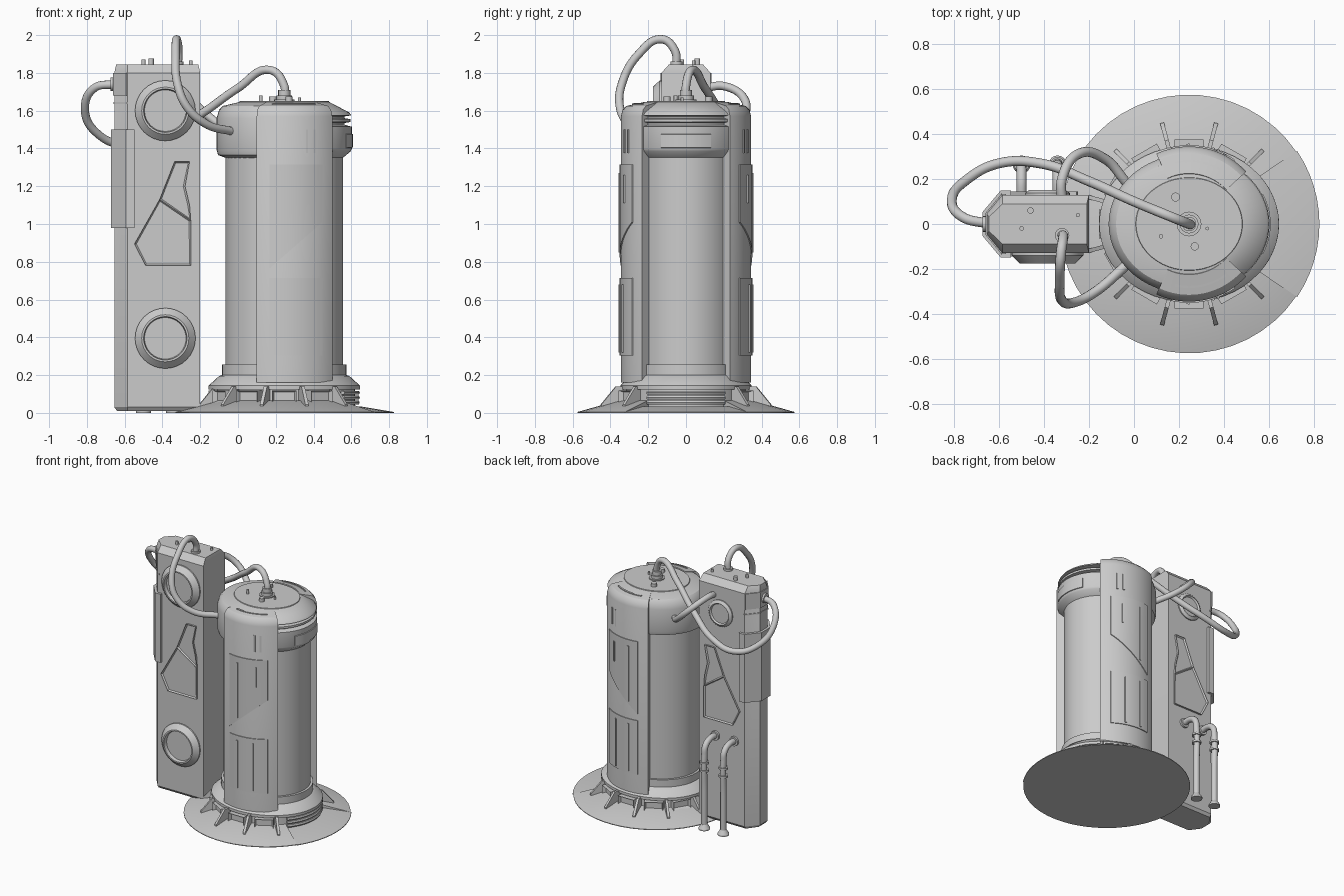
import bpy, bmesh, math
from mathutils import Vector, Matrix

if "Cube" in bpy.data.objects:
    bpy.data.objects.remove(bpy.data.objects["Cube"])

grey = bpy.data.materials.new("plain_grey")
grey.use_nodes = True
grey.diffuse_color = (0.6, 0.6, 0.6, 1)
grey.node_tree.nodes["Principled BSDF"].inputs["Base Color"].default_value = (0.6, 0.6, 0.6, 1)
CX = 0.245          # tank axis
FLAT = 0.87         # tank is slightly oval
TANK = Matrix.Translation((CX, 0, 0))


def finish(name, bm, matrix=Matrix()):
    bmesh.ops.transform(bm, matrix=matrix, verts=bm.verts)
    bmesh.ops.recalc_face_normals(bm, faces=bm.faces)
    mesh = bpy.data.meshes.new(name)
    bm.to_mesh(mesh)
    bm.free()
    obj = bpy.data.objects.new(name, mesh)
    bpy.context.collection.objects.link(obj)
    mesh.materials.append(grey)
    bpy.ops.object.select_all(action='DESELECT')
    obj.select_set(True)
    bpy.context.view_layer.objects.active = obj
    bpy.ops.object.shade_smooth_by_angle(angle=math.radians(30))
    return obj


def lathe(name, profile, start=0, end=360, steps=48, oval=1.0, matrix=TANK):
    """Turn a closed (radius, z) outline around z, fully or as a sector."""
    bm = bmesh.new()
    full = end - start == 360
    rings = []
    for i in range(steps if full else steps + 1):
        a = math.radians(start + (end - start) * i / steps)
        rings.append([bm.verts.new((r * math.cos(a), r * math.sin(a) * oval, z)) for r, z in profile])
    if full:
        rings.append(rings[0])
    for p, q in zip(rings, rings[1:]):
        for k in range(len(profile)):
            j = (k + 1) % len(profile)
            bm.faces.new((p[k], p[j], q[j], q[k]))
    if not full:
        bm.faces.new(rings[0])
        bm.faces.new(rings[-1])
    bmesh.ops.remove_doubles(bm, verts=bm.verts, dist=0.0001)
    return finish(name, bm, matrix)


def loft(name, loops, matrix=Matrix()):
    """Skin equal-length point loops and close both ends."""
    bm = bmesh.new()
    rows = [[bm.verts.new(p) for p in loop] for loop in loops]
    for p, q in zip(rows, rows[1:]):
        for k in range(len(p)):
            j = (k + 1) % len(p)
            bm.faces.new((p[k], p[j], q[j], q[k]))
    bm.faces.new(rows[0])
    bm.faces.new(rows[-1])
    return finish(name, bm, matrix)


def disc(name, x, y, z, radius, height):
    return lathe(name, [(0, 0), (radius, 0), (radius, height), (0, height)], steps=16,
                 matrix=Matrix.Translation((x, y, z)))


def pipe(name, points, radius=0.022):
    curve = bpy.data.curves.new(name, 'CURVE')
    curve.dimensions = '3D'
    curve.bevel_depth = radius
    curve.bevel_resolution = 4
    curve.use_fill_caps = True
    spline = curve.splines.new('BEZIER')
    spline.bezier_points.add(len(points) - 1)
    for bp, p in zip(spline.bezier_points, points):
        bp.co = p
        bp.handle_left_type = bp.handle_right_type = 'AUTO'
    obj = bpy.data.objects.new(name, curve)
    curve.materials.append(grey)
    bpy.context.collection.objects.link(obj)


def curved_plate(name, x0, x1, low0, low1, top, side, inner=0.335, outer=0.351):
    """Plate wrapped on the shield; its lower edge slopes from low0 to low1."""
    loops = []
    for i in range(13):
        t = i / 12
        x = x0 + (x1 - x0) * t
        low = low0 + (low1 - low0) * t
        yi, yo = (side * math.sqrt(r * r - (x - CX) ** 2) for r in (inner, outer))
        loops.append([(x, yi, low), (x, yo, low), (x, yo, top), (x, yi, top)])
    return loft(name, loops)


# Base plate: steep skirt with a flatter sector on the left side
lathe("base_skirt", [(0, 0), (0.575, 0), (0.575, 0.005), (0.36, 0.065), (0, 0.065)], 34, 326, 40)
lathe("base_ramp", [(0, 0), (0.58, 0), (0.58, 0.005), (0.4, 0.035), (0, 0.035)], -34, 34, 12)

# Foot wall, overhanging ring and tank body
lathe("foot_wall", [(0, 0.03), (0.375, 0.03), (0.375, 0.13), (0, 0.13)], oval=FLAT)
lathe("foot_ring", [(0.2, 0.125), (0.4, 0.125), (0.4, 0.145), (0.345, 0.195), (0.33, 0.2),
                    (0.33, 0.255), (0.2, 0.255)], oval=FLAT)
lathe("tank_body", [(0, 0.13), (0.312, 0.13), (0.312, 1.4), (0, 1.4)], oval=FLAT)

# Ribs and window frames around the foot
for i in range(10):
    a = math.radians(45 + i * 30)
    tri = [(0.3, 0.03), (0.465, 0.03), (0.465, 0.045), (0.385, 0.14), (0.3, 0.14)]
    loft("foot_rib", [[(r, w, z) for r, z in tri] for w in (-0.009, 0.009)],
         TANK @ Matrix.Rotation(a, 4, 'Z'))
    if i == 9:
        continue
    a += math.radians(15)
    bm = bmesh.new()
    bmesh.ops.create_cube(bm, size=1)
    bmesh.ops.scale(bm, vec=(0.06, 0.13, 0.065), verts=bm.verts)
    face = max(bm.faces, key=lambda f: f.calc_center_median().x)
    bmesh.ops.inset_region(bm, faces=[face], thickness=0.014)
    bmesh.ops.translate(bm, vec=(-0.025, 0, 0), verts=face.verts)
    spot = Matrix.Translation((0.37 * math.cos(a), 0.345 * math.sin(a), 0.087))
    finish("foot_window", bm, TANK @ spot @ Matrix.Rotation(a, 4, 'Z'))
for k in range(3):
    z = 0.045 + k * 0.026
    lathe("foot_louver", [(0.36, z), (0.395, z), (0.4, z + 0.01), (0.395, z + 0.02), (0.36, z + 0.02)],
          -37, 37, 16, FLAT)

# Collar: plain around the back, slotted on the left side
lid = [(0.345, 1.605), (0.325, 1.625), (0.24, 1.645), (0, 1.645)]
lathe("collar", [(0, 1.34), (0.31, 1.35), (0.35, 1.365), (0.358, 1.39), (0.358, 1.56)] + lid,
      47, 313, 40, FLAT)
lathe("slotted_collar", [(0, 1.34), (0.31, 1.35), (0.352, 1.385), (0.358, 1.4), (0.358, 1.515), (0.32, 1.525),
                         (0.32, 1.535), (0.35, 1.54), (0.35, 1.555), (0.32, 1.56), (0.32, 1.57),
                         (0.355, 1.575), (0.345, 1.59), (0.24, 1.645), (0, 1.645)], -47, 47, 16, FLAT)
lathe("collar_plate", [(0.35, 1.4), (0.363, 1.405), (0.363, 1.475), (0.35, 1.48)], -25, 25, 10, FLAT)
lathe("lid_disc", [(0, 1.64), (0.24, 1.64), (0.236, 1.65), (0, 1.65)], oval=FLAT)

# Front and back shields with wrapped plates, slats and slots
for side in (-1, 1):
    a0, a1 = (42.5, 115) if side > 0 else (245, 317.5)
    lathe("shield", [(0.26, 0.16), (0.345, 0.16), (0.345, 1.57), (0.335, 1.605), (0.315, 1.625),
                     (0.225, 1.645), (0.2, 1.6), (0.26, 1.5)], a0, a1, 20)
    curved_plate("upper_plate", 0.167, 0.447, 0.765, 1.01, 1.315, side)
    curved_plate("lower_plate", 0.167, 0.447, 0.305, 0.305, 0.715, side)
    for x, low, top in ((0.24, 0.85, 1.27), (0.375, 1.11, 1.26), (0.24, 0.32, 0.68), (0.355, 0.32, 0.68)):
        curved_plate("plate_slat", x - 0.006, x + 0.006, low, low, top, side, outer=0.357)
    for x in (0.365, 0.405):
        curved_plate("shield_slot", x - 0.006, x + 0.006, 1.375, 1.375, 1.5, side, outer=0.349)
    lathe("shield_lid_strip", [(0.275, 1.62), (0.285, 1.62), (0.285, 1.638), (0.275, 1.64)],
          a0 + 12, a1 - 12, 12)

# Lid fittings
for name, r, z, h in (("nozzle_flange", 0.055, 1.64, 0.018), ("nozzle_collar", 0.042, 1.65, 0.03),
                      ("nozzle_neck", 0.032, 1.67, 0.04)):
    disc(name, CX, 0, z, r, h)
for x, y, r, h in ((0.185, 0.12, 0.02, 0.03), (0.27, -0.1, 0.018, 0.03),
                   (0.12, -0.055, 0.01, 0.035), (0.325, -0.02, 0.008, 0.025)):
    disc("lid_stud", x, y, 1.645, r, h)


# Cabinet
def outline(z, inset_x=0.0, inset_y=0.0):
    half = [(-0.2 - inset_x, 0.13 - inset_y), (-0.585, 0.13 - inset_y), (-0.655 + inset_x, 0.045 - inset_y / 3)]
    return [(x, y, z) for x, y in half] + [(x, -y, z) for x, y in reversed(half)]


def wrap(name, low, top, grow, right):
    half = [(right, 0.13 + grow), (-0.585 - grow / 2, 0.13 + grow), (-0.655 - grow, 0.045 + grow / 2)]
    ring = half + [(x, -y) for x, y in reversed(half)]
    loft(name, [[(x, y, z) for x, y in ring] for z in (low, top)])


loft("cabinet", [outline(0.01, 0.015, 0.015), outline(0.03), outline(1.8), outline(1.845, 0.01, 0.04)])
wrap("cabinet_side_cover", 0.98, 1.5, 0.018, -0.548)
wrap("cabinet_vent", 1.68, 1.8, 0.006, -0.592)
wrap("cabinet_band", 1.635, 1.645, 0.004, -0.57)
for x, y, r, h in ((-0.46, 0.06, 0.014, 0.035), (-0.5, -0.02, 0.01, 0.03), (-0.25, 0.04, 0.009, 0.025)):
    disc("cabinet_stud", x, y, 1.84, r, h)
disc("hose_socket", -0.32, -0.05, 1.84, 0.032, 0.02)

# Round ports on the cabinet
for z in (1.6, 0.395):
    lathe("port", [(0, 0), (0.16, 0), (0.16, 0.01), (0.125, 0.045), (0.115, 0.045), (0.11, 0.02), (0, 0.02)],
          steps=32, matrix=Matrix.Translation((-0.385, -0.13, z)) @ Matrix.Rotation(math.pi / 2, 4, 'X'))
lathe("back_port", [(0, 0), (0.1, 0), (0.1, 0.008), (0.08, 0.022), (0.072, 0.01), (0, 0.01)],
      steps=32, matrix=Matrix.Translation((-0.385, 0.13, 1.6)) @ Matrix.Rotation(-math.pi / 2, 4, 'X'))

# Angular hatches, raised rim with sunken upper and lower panes
upper = [(-0.336, 1.33), (-0.256, 1.33), (-0.28, 1.2), (-0.256, 1.1), (-0.25, 1.02), (-0.415, 1.13)]
lower = [(-0.415, 1.13), (-0.25, 1.02), (-0.25, 0.78), (-0.49, 0.78), (-0.548, 0.895)]
for side in (-1, 1):
    for name, pts in (("upper_hatch", upper), ("lower_hatch", lower)):
        bm = bmesh.new()
        face = bm.faces.new([bm.verts.new((x, side * 0.125, z)) for x, z in pts])
        out = bmesh.ops.extrude_face_region(bm, geom=[face])
        top = [g for g in out["geom"] if isinstance(g, bmesh.types.BMFace)]
        bmesh.ops.translate(bm, vec=(0, side * 0.019, 0),
                            verts=[g for g in out["geom"] if isinstance(g, bmesh.types.BMVert)])
        bmesh.ops.inset_region(bm, faces=top, thickness=0.01)
        bmesh.ops.translate(bm, vec=(0, -side * 0.01, 0), verts=top[0].verts)
        finish(name, bm)

# Hoses between tank and cabinet
pipe("lid_hose", [(CX, 0, 1.66), (CX, 0, 1.73), (0.17, 0.03, 1.815), (0, 0.1, 1.72), (-0.2, 0.19, 1.58),
                  (-0.42, 0.27, 1.46), (-0.6, 0.27, 1.42), (-0.74, 0.2, 1.475), (-0.81, 0.11, 1.6),
                  (-0.76, 0.03, 1.72), (-0.64, 0, 1.74)])
pipe("front_hose", [(-0.32, -0.05, 1.83), (-0.315, -0.06, 1.92), (-0.325, -0.13, 1.978), (-0.33, -0.25, 1.9),
                    (-0.32, -0.34, 1.74), (-0.27, -0.35, 1.62), (-0.17, -0.3, 1.53), (-0.03, -0.18, 1.49)])
pipe("back_hose", [(-0.32, 0.1, 1.72), (-0.32, 0.2, 1.73), (-0.25, 0.31, 1.66), (-0.13, 0.29, 1.55),
                   (-0.03, 0.18, 1.49)])
lathe("hose_end_ring", [(0, 0), (0.035, 0), (0.035, 0.02), (0, 0.02)], steps=16,
      matrix=Matrix.Translation((-0.675, 0, 1.74)) @ Matrix.Rotation(math.pi / 2, 4, 'Y'))

# Drain pipes behind the cabinet
for x in (-0.5, -0.34):
    y = 0.265
    pipe("drain_pipe", [(x, 0.12, 0.66), (x, 0.2, 0.66), (x, 0.25, 0.63), (x, y, 0.56), (x, y, 0.3), (x, y, 0.01)])
    for z in (0.5, 0.44):
        disc("drain_ring", x, y, z, 0.033, 0.015)
    lathe("drain_foot", [(0, 0), (0.04, 0), (0.04, 0.01), (0.022, 0.04), (0, 0.04)], steps=16,
          matrix=Matrix.Translation((x, y, 0)))
    lathe("drain_flange", [(0, 0), (0.035, 0), (0.035, 0.015), (0, 0.015)], steps=16,
          matrix=Matrix.Translation((x, 0.13, 0.66)) @ Matrix.Rotation(-math.pi / 2, 4, 'X'))
